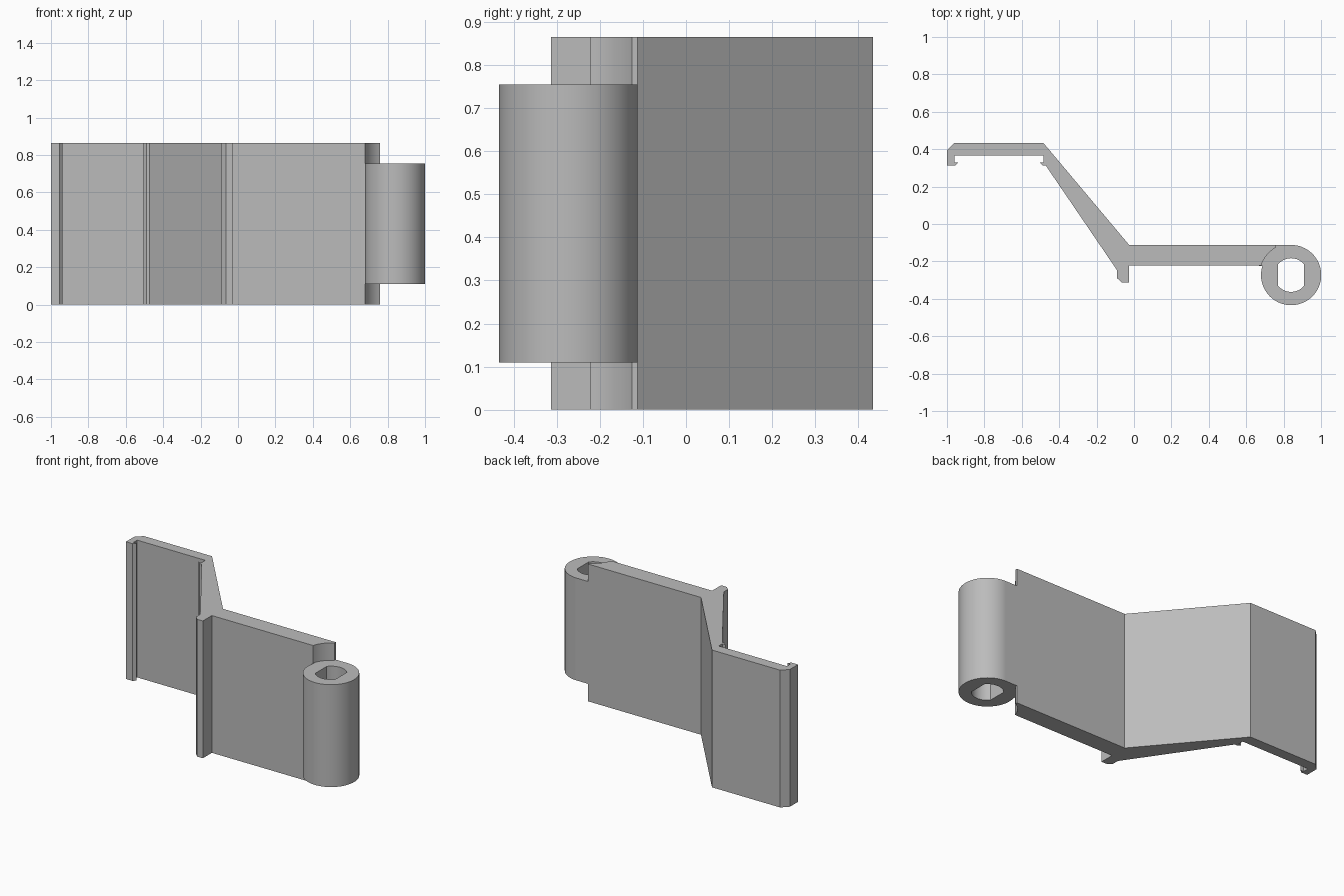
import bpy
import bmesh
from math import cos, sin, pi, asin, acos, atan2

cube = bpy.data.objects.get("Cube")
if cube:
    bpy.data.objects.remove(cube, do_unlink=True)

HEIGHT = 0.865
LOW, HIGH = 0.11, 0.755          # barrel extent
CX, CY, R = 0.84, -0.273, 0.161  # barrel axis and radius
CLEAR = 0.168                    # clearance radius of the relief
BORE, FLAT = 0.09, 0.07          # bore radius, half width across flats
BACK, FRONT = -0.112, -0.223     # faces of the hinge plate

grey = bpy.data.materials.new("light grey")
grey.use_nodes = True
colour = (0.5, 0.5, 0.5, 1)
grey.diffuse_color = colour
grey.node_tree.nodes["Principled BSDF"].inputs["Base Color"].default_value = colour


def arc(radius, start, end, steps):
    """Points on an arc about the barrel axis."""
    angles = [start + (end - start) * i / steps for i in range(steps + 1)]
    return [(CX + radius * cos(a), CY + radius * sin(a)) for a in angles]


def finish(name, bm):
    bmesh.ops.recalc_face_normals(bm, faces=bm.faces)
    mesh = bpy.data.meshes.new(name)
    bm.to_mesh(mesh)
    bm.free()
    mesh.materials.append(grey)
    obj = bpy.data.objects.new(name, mesh)
    bpy.context.collection.objects.link(obj)
    bpy.ops.object.select_all(action="DESELECT")
    obj.select_set(True)
    bpy.context.view_layer.objects.active = obj
    bpy.ops.object.shade_smooth_by_angle(angle=pi / 7)
    return obj


def extrude(name, outline, z0, z1):
    """Prism from an outline in plan."""
    bm = bmesh.new()
    face = bm.faces.new([bm.verts.new((x, y, z0)) for x, y in outline])
    top = bmesh.ops.extrude_face_region(bm, geom=[face])["geom"]
    for v in top:
        if isinstance(v, bmesh.types.BMVert):
            v.co.z = z1
    return finish(name, bm)


# Cranked plate with hooked lips, a stop rib and a relief round the barrel
relief = arc(CLEAR, pi - asin((FRONT - CY) / CLEAR), acos((0.76 - CX) / CLEAR), 12)
profile = [
    (-1, 0.313), (-0.955, 0.313), (-0.938, 0.33), (-0.96, 0.33), (-0.96, 0.367),
    (-0.485, 0.367), (-0.485, 0.33), (-0.505, 0.33), (-0.488, 0.313), (-0.472, 0.313),
    (-0.09, -0.248), (-0.09, -0.29), (-0.065, -0.313), (-0.026, -0.313), (-0.026, FRONT),
] + relief + [(0.76, BACK), (-0.026, BACK), (-0.485, 0.434), (-0.96, 0.434), (-1, 0.394)]
extrude("cranked_plate", profile, 0, HEIGHT)

# Web joining the plate to the barrel, tangent to its back
web = [(0.66, BACK), (0.66, FRONT)] + arc(R - 0.01, pi - 0.33, pi / 2, 10) + [(CX, BACK)]
extrude("hinge_web", web, LOW, HIGH)

# Hinge barrel: round outside, bore with two flats
corner = acos(FLAT / BORE)
steps = 64
bm = bmesh.new()
rings = []
for z in (LOW, HIGH):
    outer, inner = [], []
    for i in range(steps):
        side, k = divmod(i, steps // 2)
        # spread the bore points so that the flat corners fall on vertices
        if k < 8:
            a = -corner + 2 * corner * k / 8
        else:
            a = corner + (pi - 2 * corner) * (k - 8) / 24
        a += side * pi
        reach = min(BORE, FLAT / max(abs(cos(a)), 0.001))
        b = -corner + 2 * pi * i / steps
        outer.append(bm.verts.new((CX + R * cos(b), CY + R * sin(b), z)))
        inner.append(bm.verts.new((CX + reach * cos(a), CY + reach * sin(a), z)))
    rings += [outer, inner]
lo_out, lo_in, hi_out, hi_in = rings
for p, q in ((lo_out, hi_out), (hi_out, hi_in), (hi_in, lo_in), (lo_in, lo_out)):
    for i in range(steps):
        j = (i + 1) % steps
        bm.faces.new((p[i], p[j], q[j], q[i]))
finish("hinge_barrel", bm)
